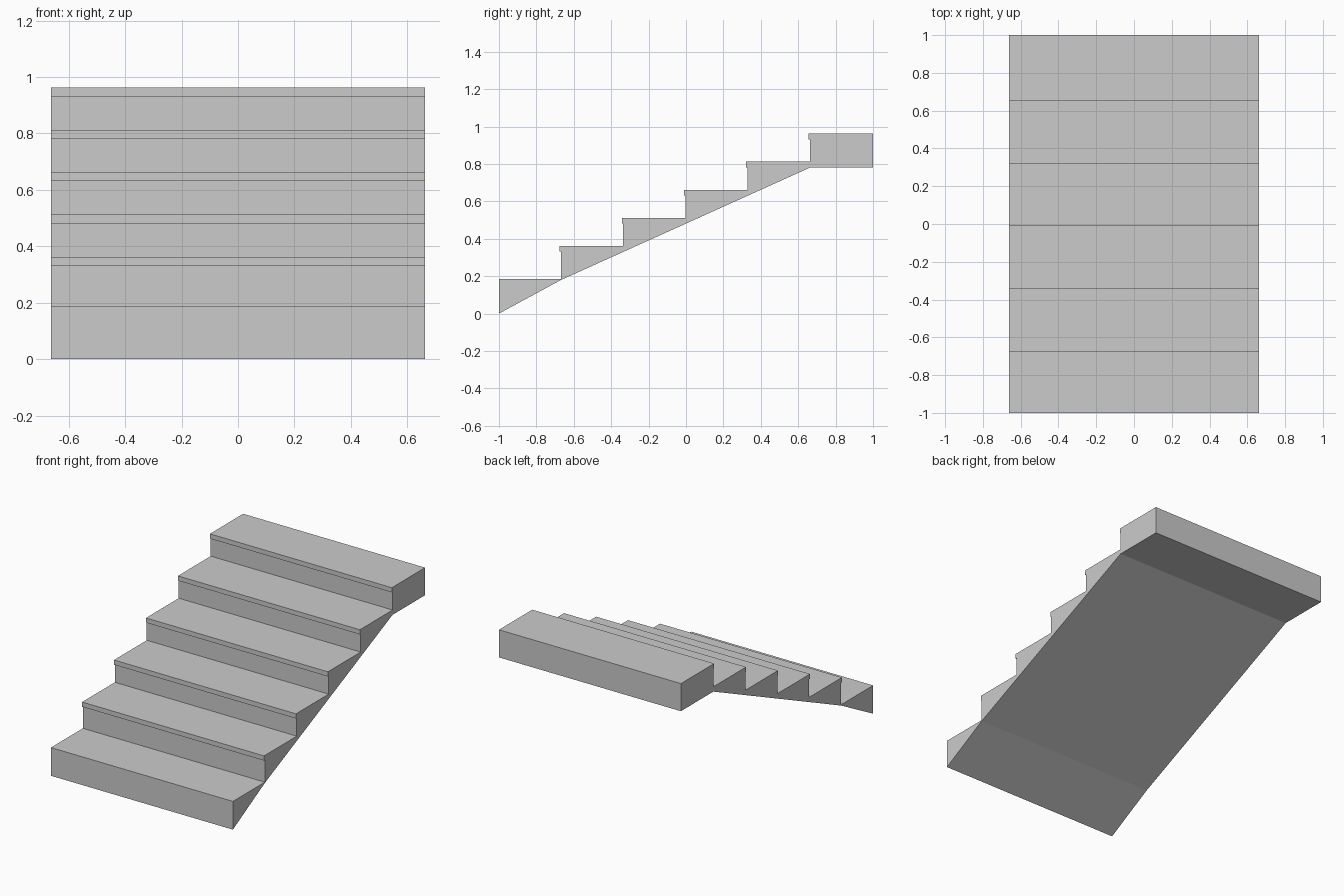
import bpy, bmesh

if "Cube" in bpy.data.objects:
    bpy.data.objects.remove(bpy.data.objects["Cube"])

HALF_WIDTH = 0.663
FIRST_RISER, RUN = -0.668, 0.3325     # y of the second step's riser, tread depth
FIRST_TREAD, RISE = 0.186, 0.15       # tread heights
NOSE_OUT, NOSE_H = 0.008, 0.031       # overhanging lip on each tread
STEPS = 5                             # steps above the bottom one


def extrude_profile(name, points):
    """Extrude a closed (y, z) profile across the stair width."""
    bm = bmesh.new()
    face = bm.faces.new([bm.verts.new((-HALF_WIDTH, y, z)) for y, z in points])
    result = bmesh.ops.extrude_face_region(bm, geom=[face])
    moved = [g for g in result["geom"] if isinstance(g, bmesh.types.BMVert)]
    bmesh.ops.translate(bm, verts=moved, vec=(2 * HALF_WIDTH, 0, 0))
    bmesh.ops.recalc_face_normals(bm, faces=bm.faces)
    mesh = bpy.data.meshes.new(name)
    bm.to_mesh(mesh)
    bm.free()
    obj = bpy.data.objects.new(name, mesh)
    bpy.context.collection.objects.link(obj)
    return obj


# Bottom step, plain front without a lip
profile = [(-1, 0), (-1, FIRST_TREAD), (FIRST_RISER, FIRST_TREAD)]

# Upper steps: riser, lip underside, lip front, tread
for i in range(STEPS):
    y = FIRST_RISER + i * RUN
    top = 0.362 + i * RISE
    back = y + RUN if i < STEPS - 1 else 1
    profile += [(y, top - NOSE_H), (y - NOSE_OUT, top - NOSE_H),
                (y - NOSE_OUT, top), (back, top)]

# Landing underside and sloped soffit
last_riser = FIRST_RISER + (STEPS - 1) * RUN
profile += [(1, 0.78), (last_riser, 0.78), (FIRST_RISER, 0.18)]

extrude_profile("stair_flight", profile)
